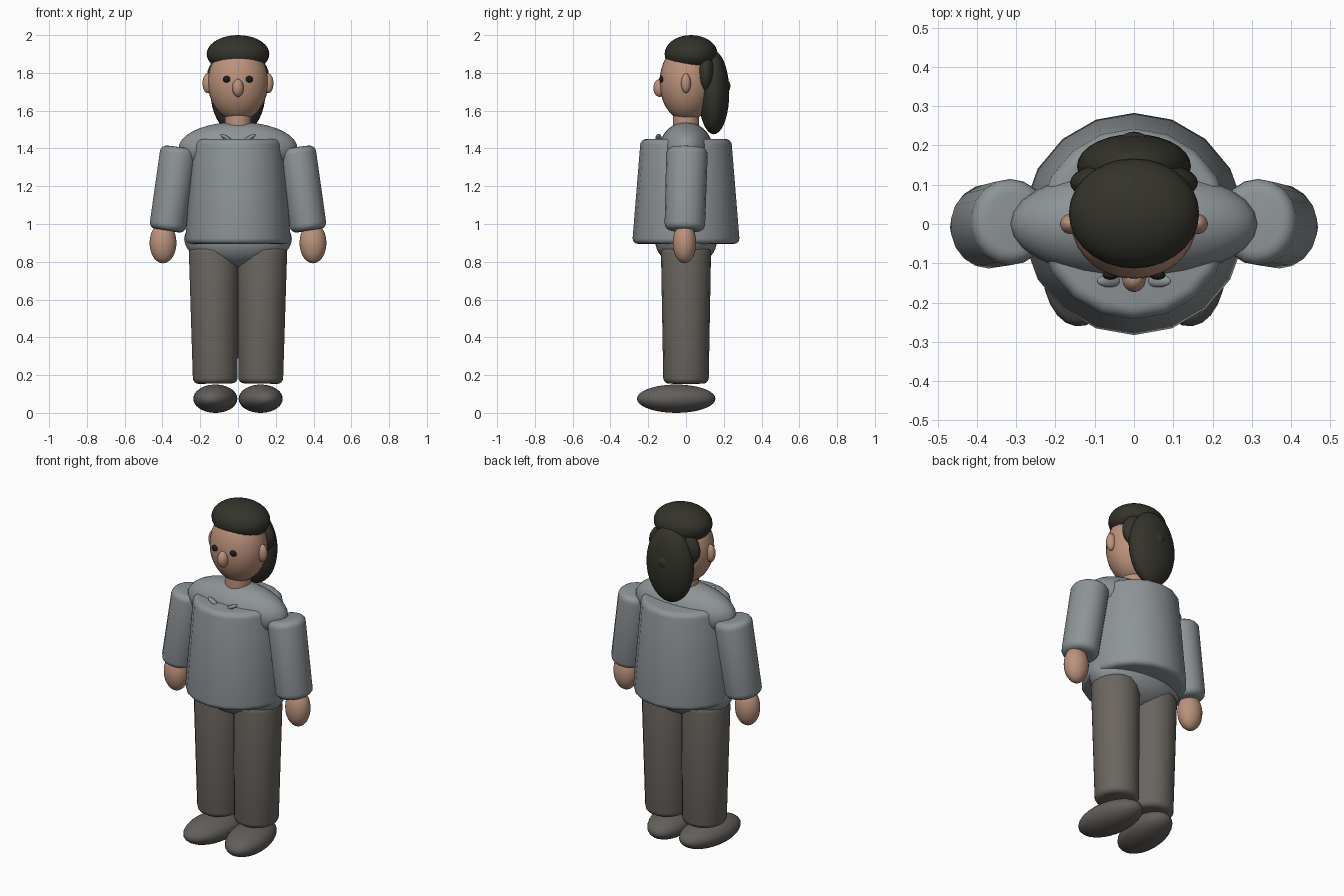
import bpy, bmesh, math
from mathutils import Vector, Matrix

cube = bpy.data.objects.get("Cube")
if cube:
    bpy.data.objects.remove(cube, do_unlink=True)


def material(name, rgb):
    m = bpy.data.materials.new(name)
    m.use_nodes = True
    m.diffuse_color = (*rgb, 1)
    bsdf = next(n for n in m.node_tree.nodes if n.type == 'BSDF_PRINCIPLED')
    bsdf.inputs["Base Color"].default_value = (*rgb, 1)
    return m


SKIN = material("skin", (0.50, 0.29, 0.20))
HAIR = material("dark hair", (0.034, 0.033, 0.024))
EYE = material("eye black", (0.012, 0.012, 0.012))
SHIRT = material("grey shirt", (0.27, 0.295, 0.31))
PANTS = material("brown grey trousers", (0.145, 0.13, 0.115))
SHOE = material("shoe grey", (0.125, 0.115, 0.105))


def finish(name, bm, mat, matrix):
    me = bpy.data.meshes.new(name)
    bm.to_mesh(me)
    bm.free()
    me.materials.append(mat)
    for p in me.polygons:
        p.use_smooth = True
    ob = bpy.data.objects.new(name, me)
    bpy.context.collection.objects.link(ob)
    ob.matrix_world = matrix
    return ob


def ellipsoid(name, centre, radii, mat, tilt=0, yaw=0, pitch=0):
    """Stretched ball; angles in degrees about y, z and x."""
    bm = bmesh.new()
    bmesh.ops.create_uvsphere(bm, u_segments=28, v_segments=18, radius=1)
    bmesh.ops.scale(bm, vec=radii, verts=bm.verts)
    turn = (Matrix.Rotation(math.radians(yaw), 4, 'Z')
            @ Matrix.Rotation(math.radians(tilt), 4, 'Y')
            @ Matrix.Rotation(math.radians(pitch), 4, 'X'))
    return finish(name, bm, mat, Matrix.Translation(centre) @ turn)


def tube(name, bottom, top, r_bottom, r_top, mat, bevel=0.03, squash=1):
    """Tapered cylinder between two points with rounded rims."""
    a, b = Vector(bottom), Vector(top)
    axis = b - a
    bm = bmesh.new()
    bmesh.ops.create_cone(bm, cap_ends=True, segments=18, radius1=r_bottom,
                          radius2=r_top, depth=axis.length)
    bmesh.ops.scale(bm, vec=(squash, 1, 1), verts=bm.verts)
    rims = [e for e in bm.edges if abs(e.verts[0].co.z - e.verts[1].co.z) < 0.001]
    bmesh.ops.bevel(bm, geom=rims, offset=bevel, segments=4, profile=0.5,
                    affect='EDGES')
    turn = Vector((0, 0, 1)).rotation_difference(axis).to_matrix().to_4x4()
    return finish(name, bm, mat, Matrix.Translation((a + b) / 2) @ turn)


# Body
tube("torso", (0, 0, 0.895), (0, 0, 1.45), 0.285, 0.24, SHIRT)
ellipsoid("shoulders", (0, 0, 1.40), (0.315, 0.14, 0.14), SHIRT)
ellipsoid("pelvis", (0, 0, 0.92), (0.285, 0.165, 0.15), SHIRT)
tube("neck", (0, 0, 1.45), (0, 0, 1.62), 0.07, 0.07, SKIN, 0.01)

# Head and hair
ellipsoid("head", (0, 0.005, 1.75), (0.16, 0.145, 0.205), SKIN)
ellipsoid("nose", (0, -0.14, 1.72), (0.03, 0.033, 0.047), SKIN)
ellipsoid("hair_cap", (0, 0.027, 1.90), (0.166, 0.14, 0.10), HAIR)
ellipsoid("hair_back", (0, 0.105, 1.79), (0.163, 0.06, 0.12), HAIR)
ellipsoid("ponytail", (0, 0.147, 1.695), (0.145, 0.082, 0.22), HAIR)
ellipsoid("hair_knot", (0, 0.195, 1.73), (0.045, 0.04, 0.045), HAIR)

# Mirrored parts
for side, s in (("left", 1), ("right", -1)):
    ellipsoid(side + "_eye", (s * 0.06, -0.13, 1.766), (0.02, 0.012, 0.017), EYE)
    ellipsoid(side + "_ear", (s * 0.16, 0, 1.745), (0.028, 0.026, 0.052), SKIN)
    ellipsoid(side + "_collar", (s * 0.063, -0.145, 1.457),
              (0.035, 0.016, 0.011), SHIRT, tilt=-s * 30)
    tube(side + "_sleeve", (s * 0.375, -0.007, 0.965), (s * 0.31, 0.006, 1.405),
         0.107, 0.11, SHIRT, 0.035, 0.92)
    ellipsoid(side + "_hand", (s * 0.397, -0.008, 0.90),
              (0.071, 0.062, 0.108), SKIN)
    tube(side + "_leg", (s * 0.12, 0, 0.155), (s * 0.13, 0, 0.88),
         0.12, 0.133, PANTS)
    ellipsoid(side + "_shoe", (s * 0.12, -0.052, 0.075),
              (0.114, 0.21, 0.075), SHOE, yaw=s * 8)
